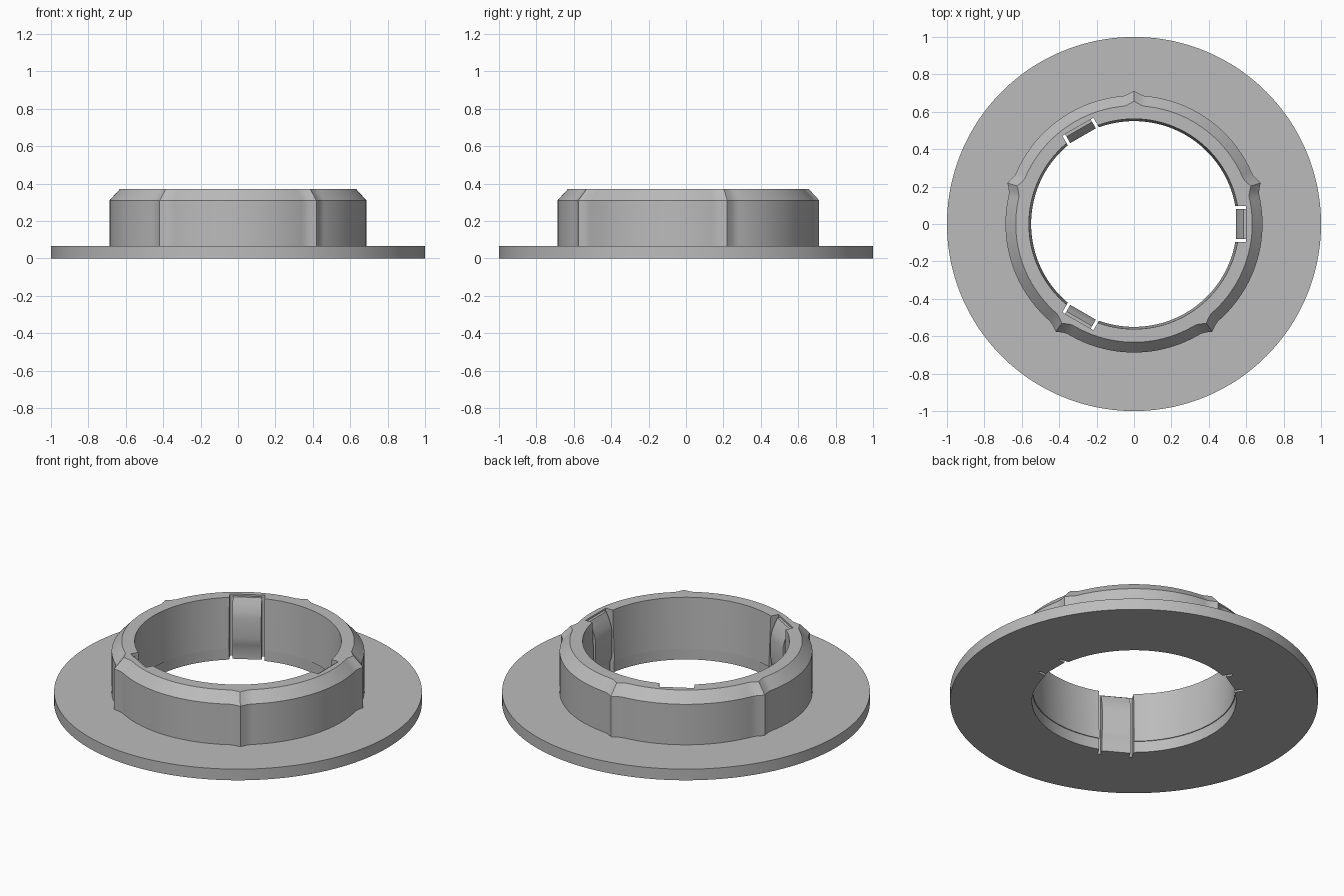
import bpy, bmesh, math
from mathutils import Matrix

if "Cube" in bpy.data.objects:
    bpy.data.objects.remove(bpy.data.objects["Cube"], do_unlink=True)

grey = bpy.data.materials.new("plain grey")
grey.use_nodes = True
colour = (0.5, 0.5, 0.5, 1)
grey.diffuse_color = colour
grey.node_tree.nodes["Principled BSDF"].inputs["Base Color"].default_value = colour

STEPS = 240
CLIP_ANGLES = (0, 120, 240)


def make_object(name, bm):
    bmesh.ops.recalc_face_normals(bm, faces=bm.faces)
    mesh = bpy.data.meshes.new(name)
    bm.to_mesh(mesh)
    bm.free()
    mesh.materials.append(grey)
    obj = bpy.data.objects.new(name, mesh)
    bpy.context.collection.objects.link(obj)
    return obj


def activate(obj):
    bpy.ops.object.select_all(action='DESELECT')
    obj.select_set(True)
    bpy.context.view_layer.objects.active = obj


def ridge(degrees):
    """Radial height of the five pointed ridges at this angle."""
    away = abs((degrees - 90 + 36) % 72 - 36)
    return 0.025 * max(0, 1 - away / 5) ** 1.5


def lathe(name, profile):
    """Spin a closed profile of (radius, height, ridged) points."""
    bm = bmesh.new()
    rings = []
    for i in range(STEPS):
        deg = 360 * i / STEPS
        a = math.radians(deg)
        ring = []
        for r, z, ridged in profile:
            r += ridge(deg) if ridged else 0
            ring.append(bm.verts.new((r * math.cos(a), r * math.sin(a), z)))
        rings.append(ring)
    n = len(profile)
    for i in range(STEPS):
        p, q = rings[i], rings[(i + 1) % STEPS]
        for j in range(n):
            k = (j + 1) % n
            bm.faces.new((p[j], q[j], q[k], p[k]))
    return make_object(name, bm)


def extrude_clip(name, profile, half_width, degrees):
    """Extrude a radial (radius, height) profile sideways and turn it in place."""
    bm = bmesh.new()
    sides = [[bm.verts.new((r, y, z)) for r, z in profile]
             for y in (-half_width, half_width)]
    bm.faces.new(sides[0])
    bm.faces.new(sides[1])
    n = len(profile)
    for j in range(n):
        k = (j + 1) % n
        bm.faces.new((sides[0][j], sides[1][j], sides[1][k], sides[0][k]))
    bm.transform(Matrix.Rotation(math.radians(degrees), 4, 'Z'))
    return make_object(name, bm)


# Wide flat base and chamfered collar
flange = lathe("flange", [
    (0.555, 0, False), (1, 0, False), (1, 0.067, False), (0.555, 0.067, False)])
collar = lathe("collar", [
    (0.55, 0.067, False), (0.687, 0.067, True), (0.687, 0.31, True),
    (0.632, 0.37, True), (0.562, 0.37, False)])

# Pockets for the spring clips
for angle in CLIP_ANGLES:
    cutter = extrude_clip("pocket_cutter", [
        (0.48, -0.1), (0.6, -0.1), (0.6, 0.5), (0.48, 0.5)], 0.096, angle)
    cutter.hide_render = True
    for part in (flange, collar):
        activate(part)
        mod = part.modifiers.new("pocket", 'BOOLEAN')
        mod.operation = 'DIFFERENCE'
        mod.solver = 'EXACT'
        mod.object = cutter
        bpy.ops.object.modifier_apply(modifier=mod.name)
    bpy.data.objects.remove(cutter, do_unlink=True)

# Spring clips bulging inward, with a narrow slot on each side
clip_profile = [
    (0.605, 0), (0.605, 0.36), (0.585, 0.36), (0.57, 0.33), (0.553, 0.29),
    (0.545, 0.25), (0.545, 0.13), (0.55, 0.09), (0.56, 0.067), (0.56, 0)]
clips = [extrude_clip("spring_clip_%d" % (i + 1), clip_profile, 0.079, angle)
         for i, angle in enumerate(CLIP_ANGLES)]

for obj in [flange, collar] + clips:
    activate(obj)
    bpy.ops.object.shade_smooth_by_angle(angle=math.radians(25))
